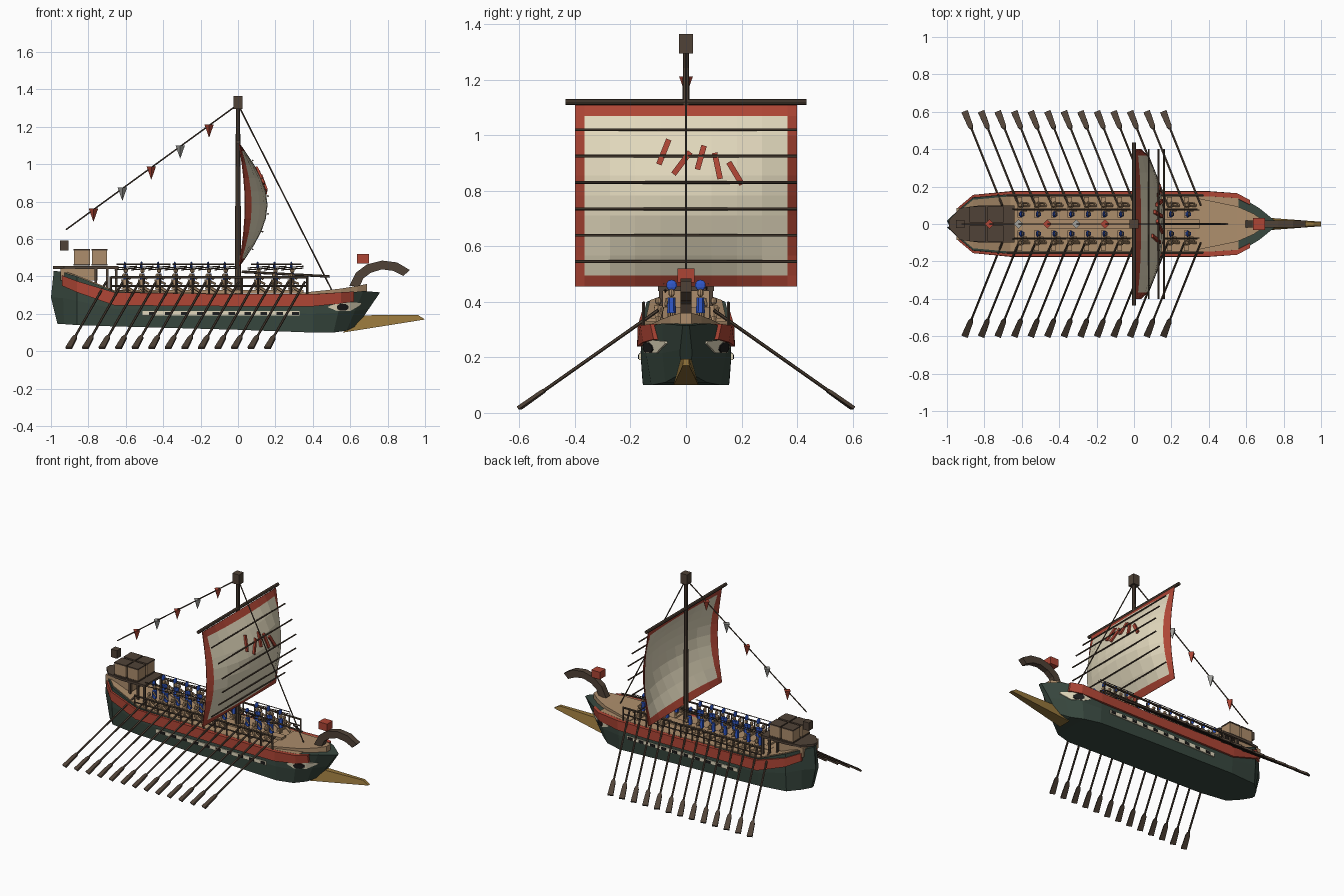
import bpy, bmesh, math
from mathutils import Vector, Matrix

if "Cube" in bpy.data.objects:
    bpy.data.objects.remove(bpy.data.objects["Cube"])

COL = dict(green=(.04, .065, .05), red=(.42, .06, .035), tan=(.42, .27, .15), brown=(.08, .055, .038),
           cream=(.75, .68, .5), gold=(.3, .18, .045), blue=(.03, .1, .6), grey=(.35, .35, .33),
           black=(.012, .012, .012))
MATS = {}
for k, c in COL.items():
    MATS[k] = bpy.data.materials.new(k)
    MATS[k].diffuse_color = (*c, 1)
PARTS = {}


def part(name, col):
    return PARTS.setdefault(name, (bmesh.new(), col))[0]


def box(name, col, c, s):
    bmesh.ops.create_cube(part(name, col), size=1, matrix=Matrix.Translation(c) @ Matrix.Diagonal((*s, 1)))


def ball(name, col, c, s):
    bmesh.ops.create_uvsphere(part(name, col), u_segments=8, v_segments=5, radius=1,
                              matrix=Matrix.Translation(c) @ Matrix.Diagonal((*s, 1)))


def rod(name, col, p, q, r, r2=None, n=6):
    p, q = Vector(p), Vector(q)
    d = q - p
    bmesh.ops.create_cone(part(name, col), cap_ends=True, segments=n, radius1=r, radius2=r if r2 is None else r2,
                          depth=d.length, matrix=Matrix.Translation((p + q) / 2) @ d.to_track_quat('Z', 'Y').to_matrix().to_4x4())


def loft(name, col, rings, caps=True):
    bm = part(name, col)
    vs = [[bm.verts.new(p) for p in r] for r in rings]
    n = len(vs[0])
    for a, b in zip(vs, vs[1:]):
        for i in range(n):
            bm.faces.new((a[i], a[(i + 1) % n], b[(i + 1) % n], b[i]))
    if caps:
        bm.faces.new(vs[0][::-1])
        bm.faces.new(vs[-1])


# hull stations: top x, half width, z, then bottom x, half width, z
ST = [(-.985, .012, .43, -.965, .012, .145), (-.94, .075, .425, -.93, .07, .145), (-.86, .142, .40, -.86, .135, .14),
      (-.66, .16, .32, -.66, .155, .133), (0, .16, .30, 0, .157, .115), (.4, .16, .30, .4, .155, .10),
      (.56, .15, .31, .51, .125, .10), (.67, .085, .322, .58, .075, .11), (.76, .012, .315, .64, .02, .14)]
rings = []
for i, (xt, wt, zt, xb, wb, zb) in enumerate(ST):
    xm, wm, zm = (xt + xb) / 2 - (.025 if i == 0 else 0), (wt + wb) / 2 + .005, (zt + zb) / 2
    rings.append([(xt, -wt, zt), (xm, -wm, zm), (xb, -wb, zb), (xb, wb, zb), (xm, wm, zm), (xt, wt, zt)])
loft("hull", "green", rings)


def interp(pts, x):
    for (a, u), (b, v) in zip(pts, pts[1:]):
        if x <= b:
            return u + (v - u) * max(0, (x - a) / (b - a))
    return pts[-1][1]


def width(x, z):
    t = min(1, max(0, (z - .21) / .1))
    top, mid = [(s[0], s[1]) for s in ST], [(r[4][0], r[4][1]) for r in rings]
    return interp(mid, x) * (1 - t) + interp(top, x) * t


def strip(name, col, pts, out):
    """band hugging both hull sides; pts are x, low z, high z"""
    for s in (-1, 1):
        loft(name, col, [[(x, s * (width(x, a) - .012), a), (x, s * (width(x, a) + out), a),
                          (x, s * (width(x, b) + out), b), (x, s * (width(x, b) - .012), b)] for x, a, b in pts])


strip("red_wale", "red", [(-.94, .35, .405), (-.86, .315, .375), (-.66, .245, .315), (0, .24, .305), (.4, .24, .305),
                          (.55, .255, .315), (.62, .265, .32)], .014)
strip("oar_port_strip", "cream", [(-.51, .19, .215), (.33, .19, .215)], .006)
for i in range(10):
    strip("oar_ports", "black", [(-.475 + i * .085, .194, .211), (-.44 + i * .085, .194, .211)], .009)
strip("eye_white", "cream", [(.48, .236, .24), (.53, .215, .255), (.6, .215, .262), (.66, .25, .258)], .006)
strip("eye_pupil", "black", [(.53, .228, .242), (.545, .217, .253), (.575, .217, .253), (.59, .228, .242)], .01)

# decks
loft("main_deck", "tan", [[(x, -w + .012, z - .01), (x, w - .012, z - .01), (x, w - .012, z + .006), (x, -w + .012, z + .006)]
                          for x, w, z in [s[:3] for s in ST[1:7]]])
loft("bow_deck", "tan", [[(x, -w, .29), (x, w, .29), (x, w, z), (x, -w, z)]
                         for x, w, z in [(.33, .14, .312), (.55, .095, .335), (.64, .055, .35), (.69, .02, .36)]])
box("gangway", "tan", (-.15, 0, .318), (1.0, .05, .02))
loft("stern_platform", "brown", [[(x, -w, .44), (x, w, .44), (x, w, .456), (x, -w, .456)]
                                 for x, w in [(-.99, .02), (-.93, .085), (-.82, .1), (-.64, .1)]])
box("stern_platform_base", "tan", (-.85, 0, .41), (.2, .17, .065))
for s in (-1, 1):
    for x in (-.76, -.7, -.65):
        box("platform_posts", "brown", (x, s * .09, .38), (.014, .014, .13))
    for x, w in ((-.835, .085), (-.74, .08)):
        box("crates", "tan", (x, s * .05, .502), (w, .08, .088))
        for z in (.462, .544):
            box("crate_frames", "brown", (x, s * .05, z), (w + .005, .085, .008))

# railing along each side
    rod("side_rails", "brown", (-.68, s * .153, .395), (.37, s * .153, .395), .007)
    rod("side_rails", "brown", (-.68, s * .153, .35), (.37, s * .153, .35), .005)
    for i in range(13):
        rod("rail_posts", "brown", (-.68 + i * .0875, s * .153, .3), (-.68 + i * .0875, s * .153, .4), .006, n=4)

# oars with flat blades
    for i in range(13):
        x = -.905 + i * .0885
        tip, inner = Vector((x, s * .6, .018)), Vector((x + .2, s * .1, .37))
        neck = tip.lerp(inner, .18)
        rod("oars", "brown", neck, inner, .0065)
        d = (inner - tip).normalized()
        side = d.cross(Vector((0, 0, 1))).normalized()
        up = side.cross(d)
        loft("oar_blades", "brown", [[p + side * a * w + up * b * .006 for a, b in ((-1, -1), (1, -1), (1, 1), (-1, 1))]
                                     for p, w in ((tip, .018), (tip.lerp(neck, .85), .014), (neck, .008))])

# crew: seated rowers outboard, helmeted soldiers inboard
for x in [-.6 + .089 * i for i in range(7)] + [.11, .2, .29]:
    for s in (-1, 1):
        y = s * .1
        box("benches", "tan", (x - .01, s * .09, .335), (.025, .11, .012))
        rod("rower_bodies", "tan", (x, y, .33), (x - .008, y, .385), .013, .017)
        rod("rower_legs", "tan", (x, y, .345), (x + .04, y, .32), .009)
        rod("rower_arms", "tan", (x - .005, y + .015, .378), (x + .035, y + .01, .36), .006)
        ball("rower_heads", "tan", (x - .008, y, .403), (.012, .012, .014))
        y = s * .052
        for k in (-.008, .008):
            rod("soldier_legs", "tan", (x, y + k, .32), (x, y + k, .37), .006)
        rod("soldier_tunics", "blue", (x, y, .36), (x, y, .415), .016, .014)
        rod("soldier_arms", "tan", (x, y + s * .018, .41), (x + .025, y + s * .02, .385), .006)
        ball("soldier_heads", "tan", (x, y, .432), (.012, .012, .015))
        ball("helmet_crests", "blue", (x - .005, y, .46), (.007, .02, .02))
        rod("spears", "brown", (x - .06, y + s * .022, .44 + .005 * s), (x + .06, y + s * .022, .45 + .005 * s), .003, n=4)
for a, b in ((-.65, -.36), (-.35, -.02), (.07, .34)):
    for s in (-1, 1):
        rod("spears", "brown", (a, s * .08, .465), (b, s * .08, .465), .003, n=4)

# mast, yard and rigging
rod("mast", "brown", (0, 0, .3), (0, 0, 1.31), .018, .011, 8)
box("masthead", "brown", (0, 0, 1.33), (.05, .05, .07))
rod("yard", "brown", (0, -.435, 1.12), (0, .435, 1.12), .011, n=8)
rod("forestay", "brown", (.005, 0, 1.31), (.5, 0, .33), .004)
rod("bow_spar", "brown", (.02, 0, .425), (.49, 0, .4), .007)
A, B = Vector((0, 0, 1.32)), Vector((-.92, 0, .65))
rod("flag_line", "brown", A, B, .004)
for i in range(5):
    p = A.lerp(B, (i + 1) * .168)
    c = ("red", "grey")[i % 2]
    rod(c + "_pennants", c, p + Vector((0, 0, .005)), p - Vector((0, 0, .063)), .025, .001, 4)
box("stern_lantern", "brown", (-.93, 0, .565), (.045, .045, .055))


# billowing sail with red border
def billow(y, z):
    v = (z - .455) / .655
    return .01 + (.03 + .118 * max(0, 1 - (y / .4) ** 2) ** .7) * math.sin(math.pi * min(1, max(0, v)))


ys = [-.4, -.366] + [-.366 + .0915 * i for i in range(1, 8)] + [.366, .4]
zs = [.455, .495] + [.495 + .0719 * i for i in range(1, 8)] + [1.07, 1.11]
for name, col, edge in (("sail_cloth", "cream", False), ("sail_border", "red", True)):
    bm = part(name, col)
    g = [[bm.verts.new((billow(y, z), y, z)) for z in zs] for y in ys]
    for i in range(10):
        for j in range(10):
            if (i in (0, 9) or j in (0, 9)) == edge:
                bm.faces.new((g[i][j], g[i + 1][j], g[i + 1][j + 1], g[i][j + 1]))
    bmesh.ops.delete(bm, geom=[v for v in bm.verts if not v.link_faces], context='VERTS')
for i in range(6):
    z = 1.02 - .095 * i
    x = billow(0, z) + .006
    rod("sail_battens", "brown", (x, -.4, z), (x, .4, z), .005)

# slanted red marks on the sail
for y, z, dy, dz in ((-.08, .94, .018, .045), (-.015, .9, .03, .04), (.053, .92, .012, .043),
                     (.113, .89, -.01, .047), (.178, .863, -.024, .04)):
    w = Vector((0, dz, -dy)).normalized() * .01
    r = []
    for k in (-1, 1):
        p = Vector((billow(y + k * dy, z + k * dz), y + k * dy, z + k * dz))
        r.append([p - w, p + w, p + w + Vector((.012, 0, 0)), p - w + Vector((.012, 0, 0))])
    loft("sail_marks", "red", r)

# bow: ram, curved stem ornament, red block
loft("ram", "gold", [[(.56, s * .045, .10), (.65, s * .02, .192), (.96, s * .01, .195), (1.0, s * .012, .17)]
                     for s in (-1, 1)])
arc = [(.595, .35), (.63, .42), (.69, .465), (.77, .485), (.85, .475), (.918, .435),
       (.885, .403), (.83, .43), (.77, .438), (.71, .42), (.67, .39), (.65, .345)]
loft("stem_ornament", "brown", [[(x, y, z) for x, z in arc] for y in (-.02, .02)])
box("bow_block", "red", (.668, 0, .495), (.065, .062, .05))

# turn every part into an object
for name, (bm, col) in PARTS.items():
    bmesh.ops.recalc_face_normals(bm, faces=bm.faces)
    me = bpy.data.meshes.new(name)
    bm.to_mesh(me)
    bm.free()
    me.materials.append(MATS[col])
    ob = bpy.data.objects.new(name, me)
    bpy.context.collection.objects.link(ob)
    if name in ("sail_cloth", "sail_border"):
        ob.modifiers.new("thickness", 'SOLIDIFY').thickness = .006

for m in bpy.data.materials:
    if m.users and not m.is_grease_pencil:
        m.use_nodes = True
        m.node_tree.nodes["Principled BSDF"].inputs["Base Color"].default_value = m.diffuse_color
